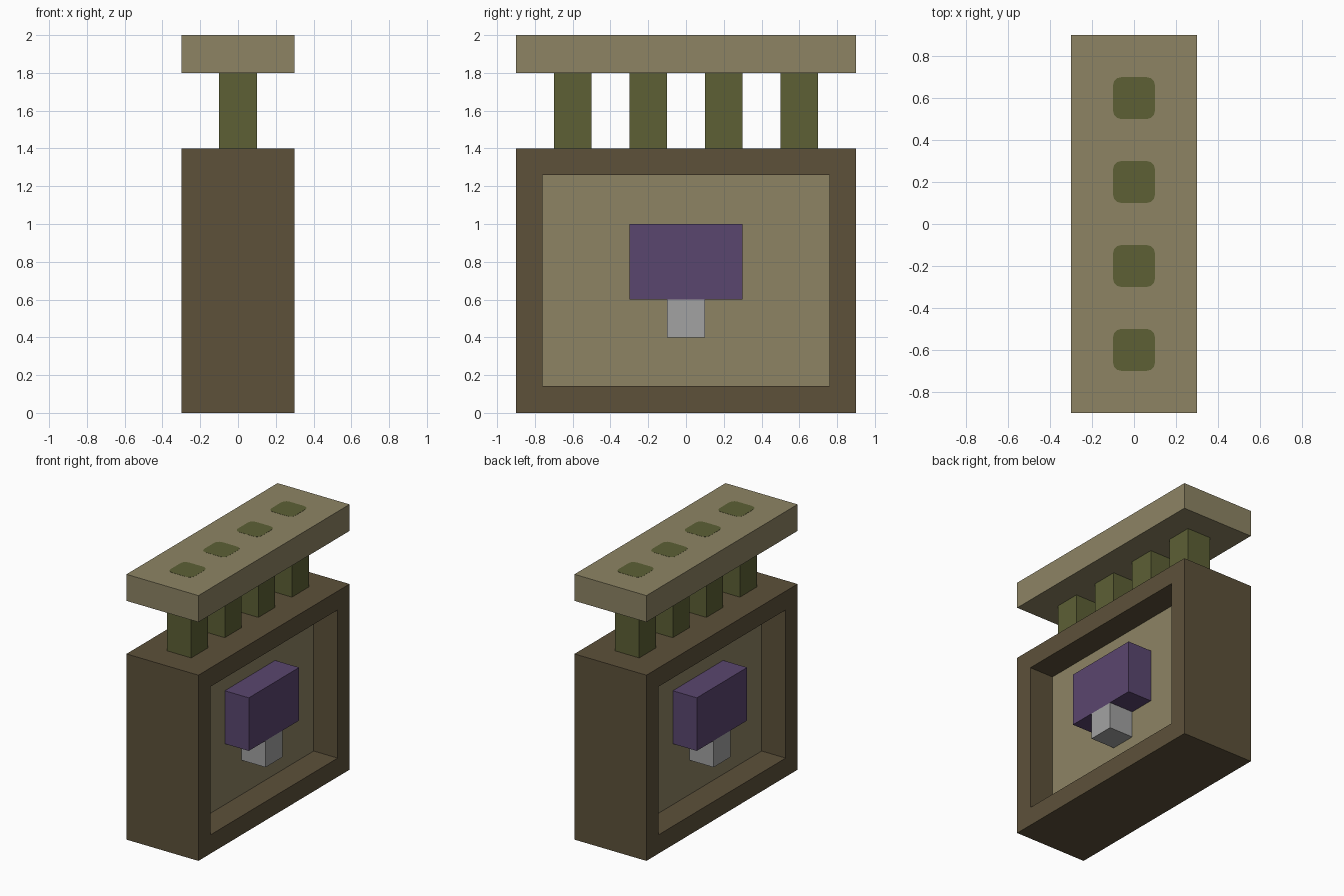
import bpy, bmesh
from mathutils import Vector

default = bpy.data.objects.get("Cube")
if default:
    bpy.data.objects.remove(default, do_unlink=True)


def material(name, hex_code):
    """Flat material from an sRGB hex colour, stored as linear values."""
    srgb = [c / 255 for c in bytes.fromhex(hex_code)]
    linear = [c / 12.92 if c < 0.04 else ((c + 0.055) / 1.055) ** 2.4 for c in srgb]
    mat = bpy.data.materials.new(name)
    mat.use_nodes = True
    mat.diffuse_color = (*linear, 1)
    mat.node_tree.nodes["Principled BSDF"].inputs["Base Color"].default_value = (*linear, 1)
    return mat


BROWN = material("dark brown", "5d513a")
TAN = material("tan", "8d8464")
GREEN = material("olive green", "5d6035")
PURPLE = material("purple", "5a466f")
GREY = material("light grey", "a2a2a2")


def finish(bm, name, *mats):
    mesh = bpy.data.meshes.new(name)
    bm.to_mesh(mesh)
    bm.free()
    for mat in mats:
        mesh.materials.append(mat)
    obj = bpy.data.objects.new(name, mesh)
    bpy.context.collection.objects.link(obj)
    return obj


def box_mesh(low, high):
    low, high = Vector(low), Vector(high)
    bm = bmesh.new()
    bmesh.ops.create_cube(bm, size=1)
    bmesh.ops.scale(bm, vec=high - low, verts=bm.verts)
    bmesh.ops.translate(bm, vec=(low + high) / 2, verts=bm.verts)
    return bm


def box(name, low, high, mat):
    return finish(box_mesh(low, high), name, mat)


# Body: a slab with a framed recess on each broad side, tan recess floor
body = box_mesh((-0.3, -0.9, 0), (0.3, 0.9, 1.4))
for face in [f for f in body.faces if abs(f.normal.x) > 0.9]:
    outward = face.normal.copy()
    bmesh.ops.inset_region(body, faces=[face], thickness=0.2)
    # a second, zero-width ring becomes the recess walls
    bmesh.ops.inset_region(body, faces=[face], thickness=0)
    bmesh.ops.translate(body, vec=outward * -0.2, verts=face.verts)
    face.material_index = 1
finish(body, "body_frame", BROWN, TAN)

# Blocks standing in each recess, flush with the frame
for side, sign in (("left", 1), ("right", -1)):
    x_low, x_high = sorted((sign * 0.1, sign * 0.3))
    box(side + "_upper_block", (x_low, -0.3, 0.6), (x_high, 0.3, 1.0), PURPLE)
    box(side + "_lower_block", (x_low, -0.1, 0.4), (x_high, 0.1, 0.6), GREY)

# Top slab
box("top_slab", (-0.3, -0.9, 1.8), (0.3, 0.9, 2.0), TAN)

# Posts, each with a round-cornered cap showing on the slab
for i in range(4):
    y = -0.6 + 0.4 * i
    box(f"post_{i + 1}", (-0.1, y - 0.1, 1.4), (0.1, y + 0.1, 1.8), GREEN)
    cap = box_mesh((-0.1, y - 0.1, 1.997), (0.1, y + 0.1, 2.001))
    upright = [e for e in cap.edges
               if abs(e.verts[0].co.z - e.verts[1].co.z) > 0.001]
    bmesh.ops.bevel(cap, geom=upright, offset=0.04, segments=3,
                    profile=0.5, affect='EDGES')
    finish(cap, f"post_cap_{i + 1}", GREEN)
